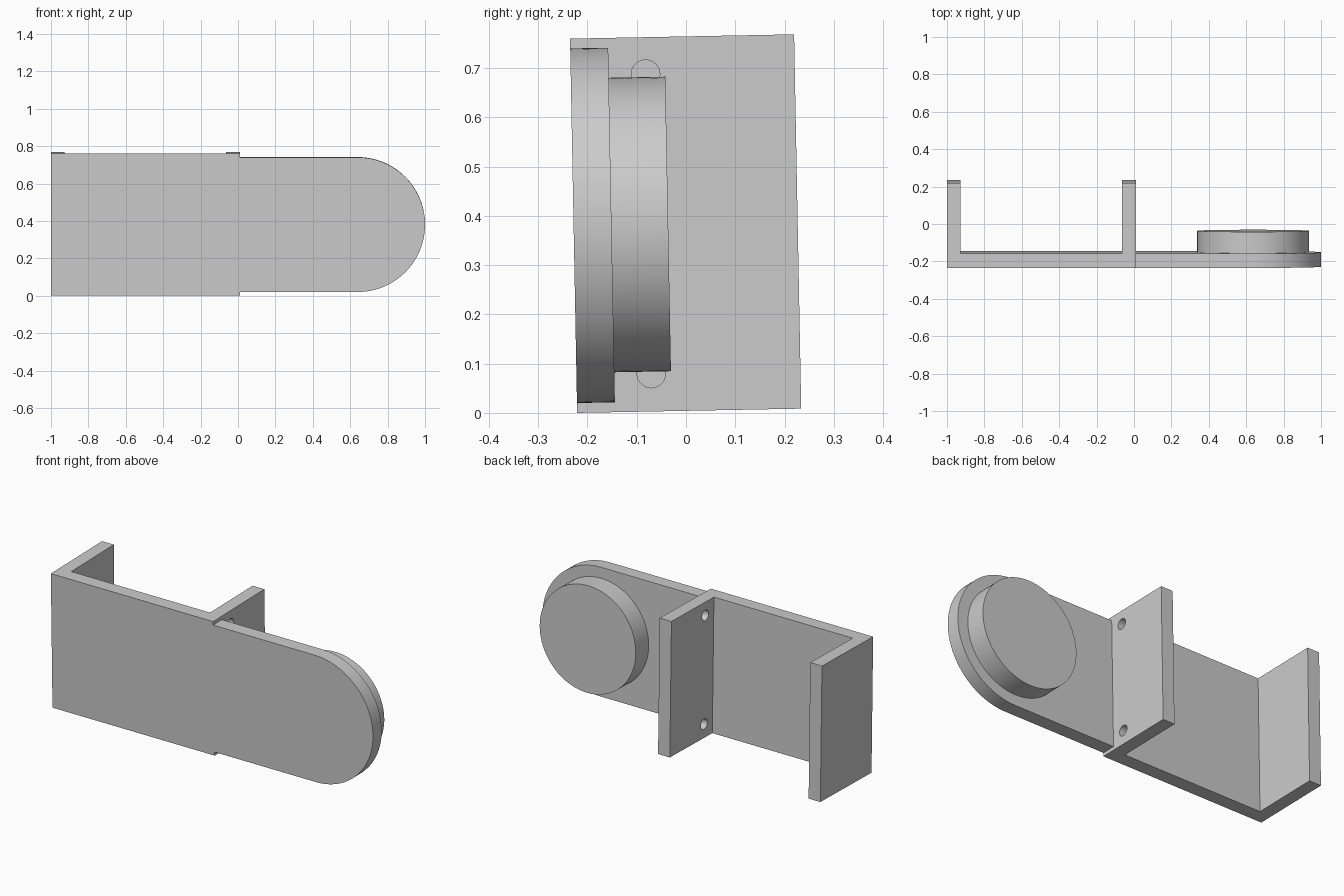
import bpy, bmesh
from math import sin, cos, pi
from mathutils import Vector, Matrix

old = bpy.data.objects.get("Cube")
if old:
    bpy.data.objects.remove(old, do_unlink=True)

grey = bpy.data.materials.new("plain grey")
grey.use_nodes = True
colour = (0.6, 0.6, 0.6, 1)
grey.diffuse_color = colour
grey.node_tree.nodes["Principled BSDF"].inputs["Base Color"].default_value = colour

# The whole bracket leans slightly about its lower front edge
LEAN = Matrix.Translation((0, -0.221, 0)) @ Matrix.Rotation(0.019, 4, "X")
HEIGHT, DEPTH, THICK = 0.76, 0.455, 0.077
MID = HEIGHT / 2


def prism(name, points, sweep):
    """Extrude a closed outline along a vector."""
    bm = bmesh.new()
    face = bm.faces.new([bm.verts.new(p) for p in points])
    swept = bmesh.ops.extrude_face_region(bm, geom=[face])["geom"]
    moved = [v for v in swept if isinstance(v, bmesh.types.BMVert)]
    bmesh.ops.translate(bm, verts=moved, vec=Vector(sweep))
    bmesh.ops.recalc_face_normals(bm, faces=bm.faces)
    mesh = bpy.data.meshes.new(name)
    bm.to_mesh(mesh)
    bm.free()
    mesh.materials.append(grey)
    obj = bpy.data.objects.new(name, mesh)
    bpy.context.collection.objects.link(obj)
    obj.matrix_world = LEAN
    return obj


def arc(x, z, radius, start, end, steps, y=0.0):
    """Points of an arc in the upright plane."""
    angles = [start + (end - start) * i / steps for i in range(steps + 1)]
    return [(x + radius * cos(a), y, z + radius * sin(a)) for a in angles]


# U-shaped bracket: front plate with two walls
left, right, wall = -1.0, 0.01, 0.073
outline = [(left, 0), (right, 0), (right, DEPTH), (right - wall, DEPTH),
           (right - wall, THICK), (left + wall, THICK),
           (left + wall, DEPTH), (left, DEPTH)]
bracket = prism("bracket", [(x, y, 0) for x, y in outline], (0, 0, HEIGHT))

# Screw holes through the middle wall
for label, z in (("lower", 0.077), ("upper", 0.685)):
    ring = [(-0.1, 0.152 + px, z + pz)
            for px, _, pz in arc(0, 0, 0.029, 0, 2 * pi, 32)[:-1]]
    cutter = prism(label + "_hole_cutter", ring, (0.15, 0, 0))
    cutter.hide_render = True
    cutter.hide_set(True)
    cut = bracket.modifiers.new(label + " hole", "BOOLEAN")
    cut.operation = "DIFFERENCE"
    cut.solver = "EXACT"
    cut.object = cutter

# Rounded tab, flush with the front plate
radius = 0.36
tab_outline = ([(right, 0, MID - radius)]
               + arc(0.64, MID, radius, -pi / 2, pi / 2, 48)
               + [(right, 0, MID + radius)])
tab = prism("rounded_tab", tab_outline, (0, THICK, 0))

# Round boss on the back of the tab
boss = prism("round_boss", arc(0.637, MID, 0.299, 0, 2 * pi, 96, THICK)[:-1],
             (0, 0.115, 0))

# Smooth curved sides, keep edges sharp
bpy.ops.object.select_all(action="DESELECT")
for obj in (bracket, tab, boss):
    obj.select_set(True)
bpy.context.view_layer.objects.active = bracket
bpy.ops.object.shade_smooth_by_angle()
